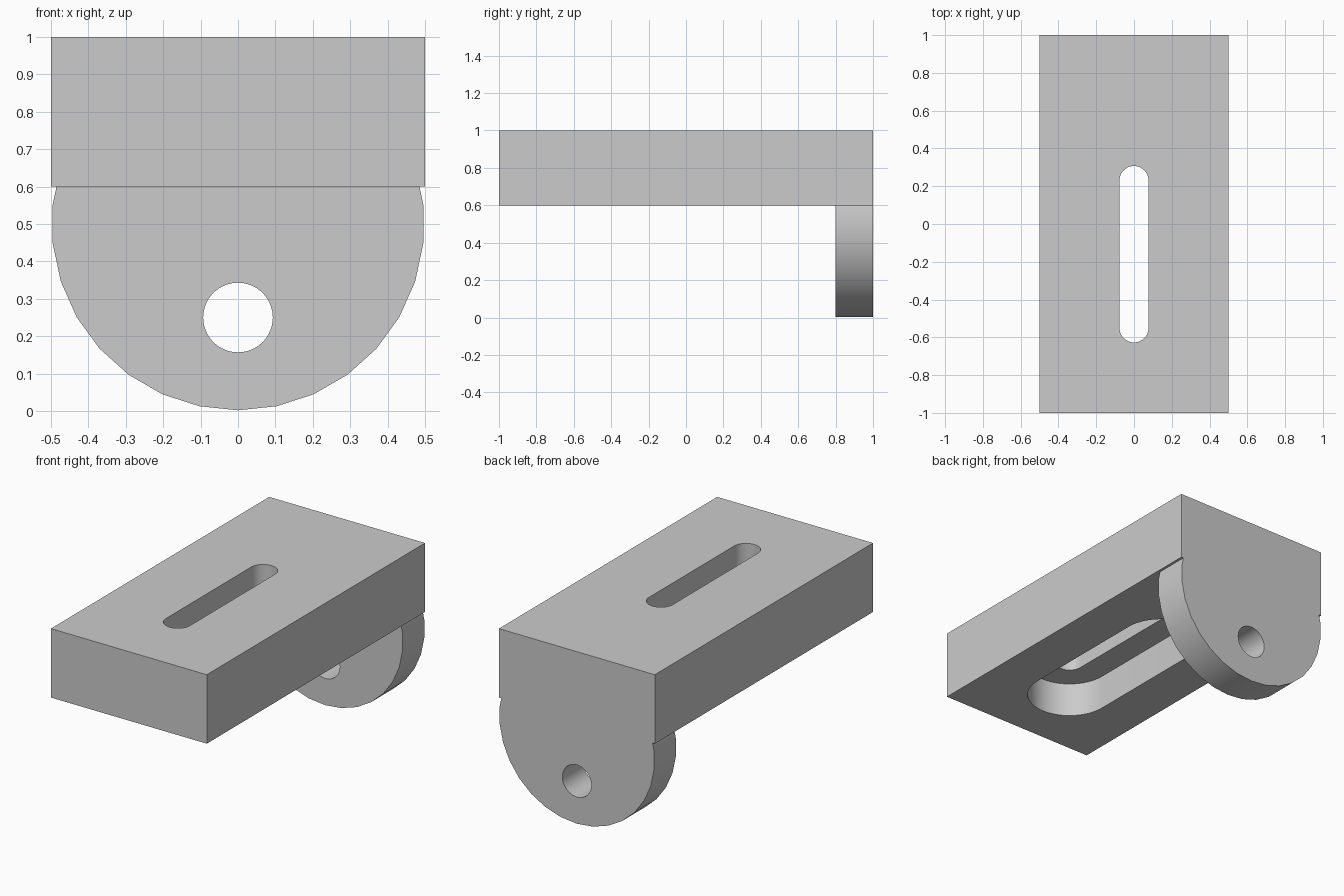
import bpy
import bmesh
from math import pi, sin, cos, radians

cube = bpy.data.objects.get("Cube")
if cube:
    bpy.data.objects.remove(cube, do_unlink=True)

# Plain grey metal
GREY = (0.6, 0.6, 0.6, 1)
metal = bpy.data.materials.new("grey metal")
metal.use_nodes = True
metal.diffuse_color = GREY
metal.node_tree.nodes["Principled BSDF"].inputs["Base Color"].default_value = GREY


def prism(name, outline, offset):
    """Extrude a closed outline of 3D points along an offset."""
    bm = bmesh.new()
    face = bm.faces.new([bm.verts.new(p) for p in outline])
    out = bmesh.ops.extrude_face_region(bm, geom=[face])["geom"]
    moved = [v for v in out if isinstance(v, bmesh.types.BMVert)]
    bmesh.ops.translate(bm, verts=moved, vec=offset)
    bmesh.ops.recalc_face_normals(bm, faces=bm.faces)
    mesh = bpy.data.meshes.new(name)
    bm.to_mesh(mesh)
    bm.free()
    mesh.materials.append(metal)
    obj = bpy.data.objects.new(name, mesh)
    bpy.context.collection.objects.link(obj)
    return obj


def disc(name, z, radius, sides, y, depth):
    """Cylinder along y with one vertex at the bottom."""
    angles = [2 * pi * i / sides for i in range(sides)]
    return prism(name, [(radius * sin(a), y, z - radius * cos(a)) for a in angles],
                 (0, depth, 0))


def slot(name, radius, z, height, y_front=-0.55, y_back=0.23, steps=24):
    """Round-ended slot running along y."""
    arc = [pi * i / steps for i in range(steps + 1)]
    outline = [(radius * cos(a), y_back + radius * sin(a), z) for a in arc]
    outline += [(-radius * cos(a), y_front - radius * sin(a), z) for a in arc]
    return prism(name, outline, (0, 0, height))


def combine(target, tool, operation):
    mod = target.modifiers.new(operation.lower(), "BOOLEAN")
    mod.object, mod.operation, mod.solver = tool, operation, "EXACT"
    bpy.context.view_layer.objects.active = target
    bpy.ops.object.modifier_apply(modifier=mod.name)
    bpy.data.objects.remove(tool, do_unlink=True)


# Top block joined with the round mounting lug at the back
bracket = prism("bracket", [(-0.5, -1, 0.6), (0.5, -1, 0.6), (0.5, 1, 0.6), (-0.5, 1, 0.6)],
                (0, 0, 0.4))
combine(bracket, disc("lug", 0.5, 0.498, 30, 0.8, 0.2), "UNION")

# Lug hole, narrow through slot and wide recess underneath
combine(bracket, disc("lug_hole", 0.25, 0.093, 64, 0.7, 0.4), "DIFFERENCE")
combine(bracket, slot("through_slot", 0.077, 0.5, 0.7), "DIFFERENCE")
combine(bracket, slot("wide_recess", 0.23, 0.5, 0.3), "DIFFERENCE")

# Smooth round walls, sharp edges
bpy.ops.object.select_all(action="DESELECT")
bracket.select_set(True)
bpy.context.view_layer.objects.active = bracket
bpy.ops.object.shade_smooth_by_angle(angle=radians(30))
